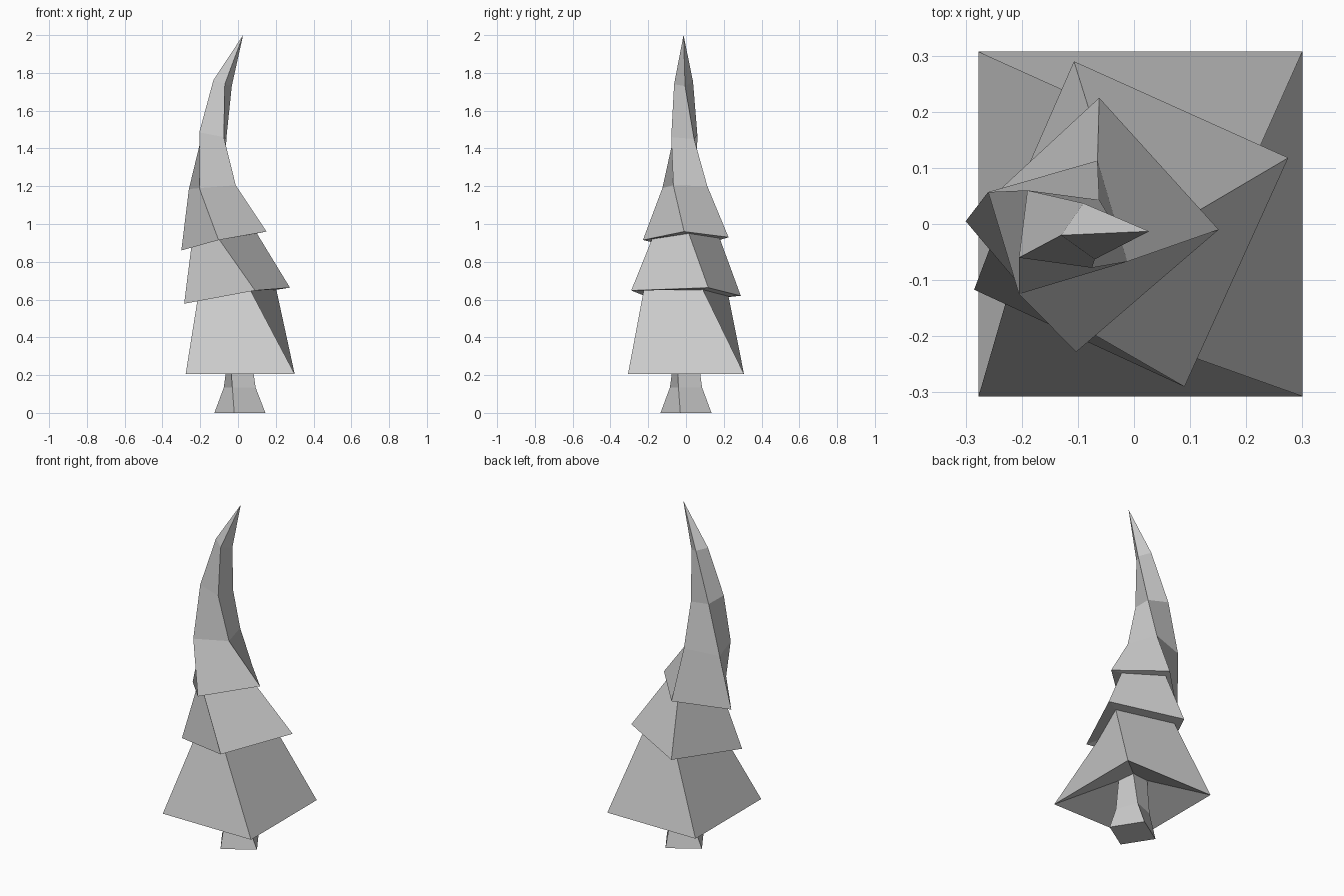
import bpy, bmesh

# Four-sided rings from the ground up; each ring turns a little clockwise
RINGS = [
    # trunk
    [(-.02, -.135, 0), (.145, -.03, 0), (.04, .135, 0), (-.125, .03, 0)],
    [(-.03, -.085, .135), (.093, -.04, .135), (.045, .085, .135), (-.075, .04, .135)],
    [(-.045, -.06, .325), (.066, -.05, .325), (.055, .06, .325), (-.05, .05, .325)],
    # lower tier: rim, then twisted top
    [(-.277, -.307, .206), (.3, -.307, .206), (.3, .307, .206), (-.277, .307, .206)],
    [(-.215, -.093, .595), (.064, -.223, .653), (.203, .09, .652), (-.095, .225, .617)],
    # middle tier: tilted rim and top
    [(-.285, -.117, .578), (.09, -.29, .648), (.275, .118, .663), (-.107, .29, .62)],
    [(-.247, -.017, .88), (-.101, -.180, .92), (.10, .015, .95), (-.072, .178, .925)],
    # upper tier: tilted rim, then the bent spire
    [(-.3, .005, .86), (-.103, -.228, .915), (.151, -.01, .96), (-.062, .225, .93)],
    [(-.26, .057, 1.185), (-.205, -.125, 1.19), (-.012, -.067, 1.205), (-.065, .113, 1.2)],
    [(-.19, .06, 1.475), (-.205, -.06, 1.485), (-.075, -.078, 1.46), (-.062, .043, 1.45)],
    [(-.09, .037, 1.755), (-.13, -.02, 1.762), (-.07, -.063, 1.74), (-.033, -.005, 1.73)],
]
TIP = (.027, -.013, 2)

bm = bmesh.new()
rings = [[bm.verts.new(p) for p in ring] for ring in RINGS]
tip = bm.verts.new(TIP)

# Base cap, skin between rings (first corner picks the inward fold), pointed tip
bm.faces.new(rings[0][::-1])
for low, high in zip(rings, rings[1:]):
    for i in range(4):
        j = (i + 1) % 4
        bm.faces.new((low[j], high[j], high[i], low[i]))
for i in range(4):
    bm.faces.new((rings[-1][i], rings[-1][(i + 1) % 4], tip))

mesh = bpy.data.meshes.new("pine_tree")
bm.to_mesh(mesh)
bm.free()
bpy.context.collection.objects.link(bpy.data.objects.new("pine_tree", mesh))
